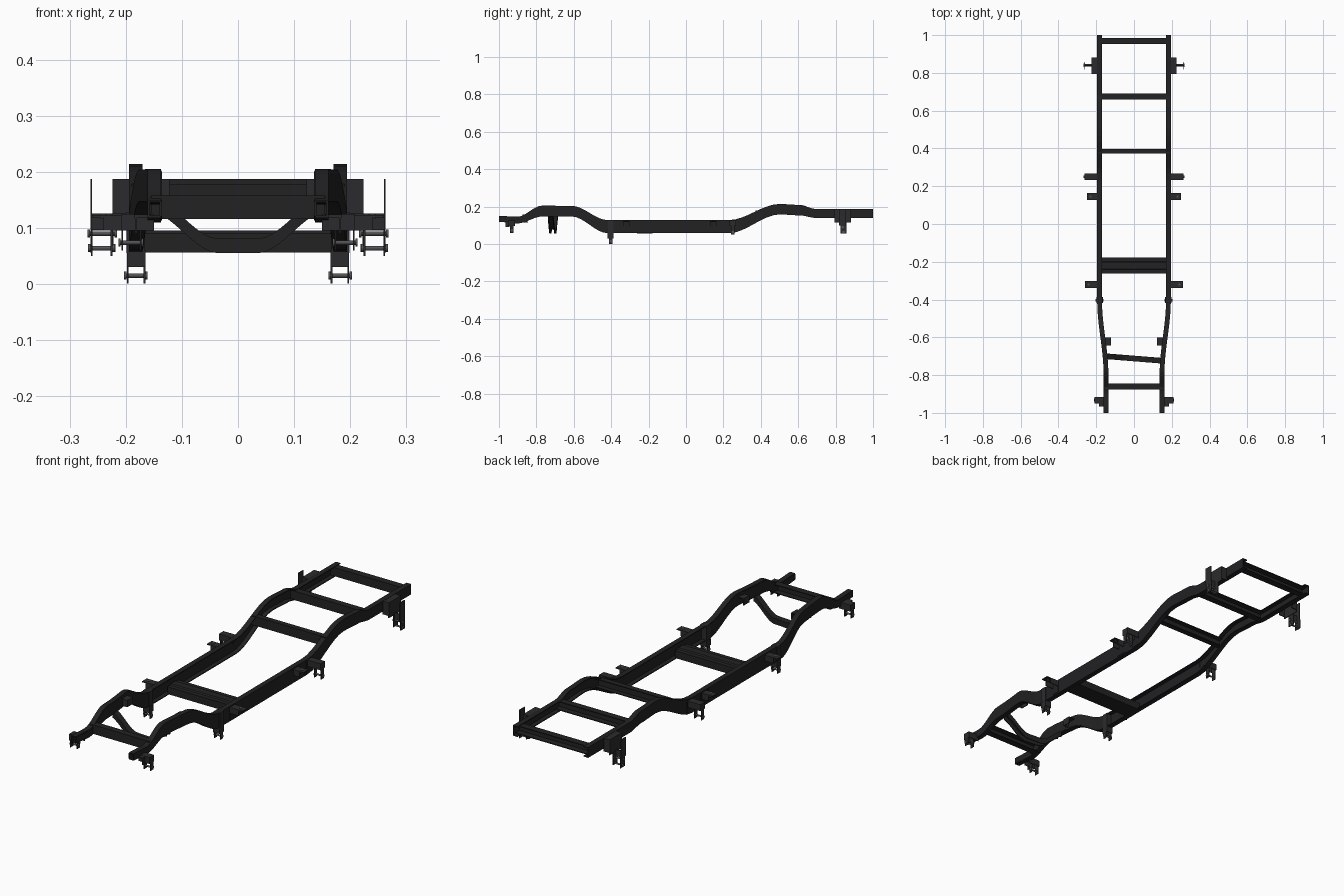
import bpy, bmesh, math
from mathutils import Vector

if "Cube" in bpy.data.objects:
    bpy.data.objects.remove(bpy.data.objects["Cube"])

def paint(name, v):
    m = bpy.data.materials.new(name)
    m.diffuse_color = (v, v, v * 1.08, 1)
    m.use_nodes = True
    m.node_tree.nodes["Principled BSDF"].inputs["Base Color"].default_value = m.diffuse_color
    return m

FRAME = paint("frame_black", 0.016)
BRACKET = paint("bracket_grey", 0.024)
STEEL = paint("bolt_steel", 0.09)

def finish(name, bm, mat, mirror):
    bmesh.ops.recalc_face_normals(bm, faces=bm.faces[:])
    me = bpy.data.meshes.new(name)
    bm.to_mesh(me)
    bm.free()
    me.materials.append(mat)
    ob = bpy.data.objects.new(name, me)
    bpy.context.collection.objects.link(ob)
    if mirror:
        mod = ob.modifiers.new("mirror", 'MIRROR')
        mod.use_mirror_merge = False
    return ob

def loft(name, rings, mat=FRAME, mirror=True):
    bm = bmesh.new()
    vs = [[bm.verts.new(p) for p in r] for r in rings]
    n = len(vs[0])
    for a, b in zip(vs, vs[1:]):
        for i in range(n):
            j = (i + 1) % n
            bm.faces.new((a[i], a[j], b[j], b[i]))
    bm.faces.new(vs[0])
    bm.faces.new(vs[-1])
    return finish(name, bm, mat, mirror)

def boxes(name, spans, mat=BRACKET, mirror=True):
    bm = bmesh.new()
    for x0, x1, y0, y1, z0, z1 in spans:
        r = bmesh.ops.create_cube(bm, size=1)
        for v in r['verts']:
            v.co = Vector(((x0 + x1) / 2 + v.co.x * (x1 - x0),
                           (y0 + y1) / 2 + v.co.y * (y1 - y0),
                           (z0 + z1) / 2 + v.co.z * (z1 - z0)))
    return finish(name, bm, mat, mirror)

def bolt(name, x0, x1, y, z, r=0.004):
    def ring(x, rad):
        return [(x, y + rad * math.cos(i * math.pi / 6), z + rad * math.sin(i * math.pi / 6)) for i in range(12)]
    h = 0.004
    return loft(name, [ring(x0, r * 1.8), ring(x0 + h, r * 1.8), ring(x0 + h, r),
                       ring(x1 - h, r), ring(x1 - h, r * 1.8), ring(x1, r * 1.8)], STEEL)

def channel(a0, a1, b0, b1, t):
    # C section, web at a1, open toward a0
    return [(a0, b0), (a1, b0), (a1, b1), (a0, b1), (a0, b1 - t), (a1 - t, b1 - t), (a1 - t, b0 + t), (a0, b0 + t)]

# Side rails: height profile stations (y, top, bottom), eased between
KEYS = [(-1, .15, .118), (-.9, .146, .11), (-.77, .205, .147), (-.61, .204, .147), (-.42, .128, .058),
        (.23, .128, .058), (.5, .214, .158), (.61, .209, .153), (.69, .188, .14), (1, .188, .14)]

def ease(t):
    t = max(0, min(1, t))
    return t * t * (3 - 2 * t)

def rail_x(y):
    return .149 + .0335 * ease((y + .79) / .38)

stations = []
for (y0, t0, b0), (y1, t1, b1) in zip(KEYS, KEYS[1:]):
    for i in range(8):
        s = i / 8
        stations.append((y0 + (y1 - y0) * s, t0 + (t1 - t0) * ease(s), b0 + (b1 - b0) * ease(s)))
stations.append(KEYS[-1])
W = .0122
loft("side_rail", [[(x, y, z) for x, z in channel(rail_x(y) - W, rail_x(y) + W, b, t, .004)]
                   for y, t, b in stations])
# Inner plates boxing in the front of the rails
loft("rail_boxing_plate", [[(rail_x(y) - W - .001, y, b + .003), (rail_x(y) - W + .003, y, b + .003),
                            (rail_x(y) - W + .003, y, t - .003), (rail_x(y) - W - .001, y, t - .003)]
                           for y, t, b in stations if y < -.4])

# Straight cross members, channels running across the frame
for name, y0, y1, z0, z1, hx in [("rear_cross_member", .985, .953, .145, .185, .19),
                                 ("axle_cross_member", .69, .66, .145, .187, .19),
                                 ("middle_cross_member", .397, .372, .135, .178, .19),
                                 ("front_cross_member", -.845, -.875, .116, .158, .155)]:
    sec = channel(y0, y1, z0, z1, .004)
    t = -.004
    sec[5], sec[6] = (y1 + .004, z1 - .004), (y1 + .004, z0 + .004)
    loft(name, [[(x, y, z) for y, z in sec] for x in (-hx, hx)], mirror=False)

# Wide gearbox cross member with raised centre ridge
ridge = [(-.262, .056), (-.178, .056), (-.178, .09), (-.198, .09), (-.203, .095),
         (-.237, .095), (-.242, .09), (-.262, .09)]
loft("gearbox_cross_member", [[(x, y, z) for y, z in ridge] for x in (-.182, .182)], mirror=False)

# Drooping engine cross member, set slightly askew, open underneath
rings = []
for i in range(25):
    x = -.148 + .296 * i / 24
    k = ease((abs(x) - .035) / .125)
    top, yc = .081 + .075 * k, -.712 - .08 * x
    bot = top - .026
    rings.append([(x, yc + dy, z) for dy, z in [(-.015, bot), (-.015, top), (.015, top), (.015, bot),
                                                (.011, bot), (.011, top - .004), (-.011, top - .004), (-.011, bot)]])
loft("engine_cross_member", rings, mirror=False)

# Engine mount pads inside the rails
boxes("engine_mount_pad", [(.122, .155, -.642, -.602, .182, .187), (.122, .126, -.642, -.602, .155, .187),
                           (.122, .155, -.642, -.638, .155, .187)])

# Body mounts: folded plates with a bolt hole boss
for name, y in (("front_body_mount", -.32), ("rear_body_mount", .145)):
    x1 = .26 if y < 0 else .25
    boxes(name, [(.193, x1, y - .018, y + .018, .119, .123), (.193, x1 - .02, y - .018, y - .015, .095, .12),
                 (.193, x1 - .02, y + .015, y + .018, .095, .12)])
    ring = [(math.cos(i * math.pi / 6) * .006, math.sin(i * math.pi / 6) * .006) for i in range(12)]
    loft(name + "_stud", [[(x1 - .02 + a, y + b, z) for a, b in ring] for z in (.117, .125)], STEEL)

# Spring hangers: (name, y, inner x, outer x, top z, leg bottom z, half length, arm start)
for name, y, x0, x1, zt, zb, h, xa in [("front_spring_hanger", -.932, .172, .208, .125, .06, .017, .15),
                                       ("front_spring_rear_hanger", -.403, .165, .198, .06, .001, .016, .168),
                                       ("rear_spring_front_hanger", .25, .224, .262, .126, .05, .017, .19)]:
    mid = zt - .03
    boxes(name, [(xa, x1, y - h, y + h, zt - .004, zt), (xa, x1, y + h - .003, y + h, mid, zt),
                 (xa, x1, y - h, y - h + .003, mid, zt)]
          + [(x, x + .003, y - h, y + h, mid, zt) for x in (x0, x1 - .003)]
          + [(x, x + .003, y - h * .6, y + h * .6, zb, mid) for x in (x0, x1 - .003)])
    bolt(name + "_bolt", x0 - .004, x1 + .005, y, zb + .014)

# Tab and collar beside the front and rear-of-front hangers
boxes("front_hanger_tab", [(.155, .185, -.965, -.945, .118, .124), (.18, .184, -.965, -.945, .09, .122)])
boxes("hanger_rail_collar", [(.167, .1985, -.418, -.388, .055, .128)])
# Reinforcing plates on the rail sides
boxes("rail_side_plate", [(.194, .1965, y0, y1, .064, .123) for y0, y1 in ((-.34, -.3), (.115, .17), (.225, .275))], FRAME)

# Rear shackle bracket: box against rail, web, outer plate and hanging legs
boxes("rear_shackle_bracket", [(.192, .224, .793, .797, .125, .187), (.192, .224, .878, .882, .125, .187),
                               (.22, .224, .793, .882, .115, .187), (.192, .224, .793, .882, .183, .187),
                               (.224, .262, .834, .838, .095, .126), (.26, .263, .818, .855, .1, .187),
                               (.222, .225, .825, .858, .06, .118), (.26, .263, .825, .858, .055, .1)])
bolt("rear_shackle_upper_bolt", .216, .268, .838, .09)
bolt("rear_shackle_lower_bolt", .218, .267, .842, .064)
